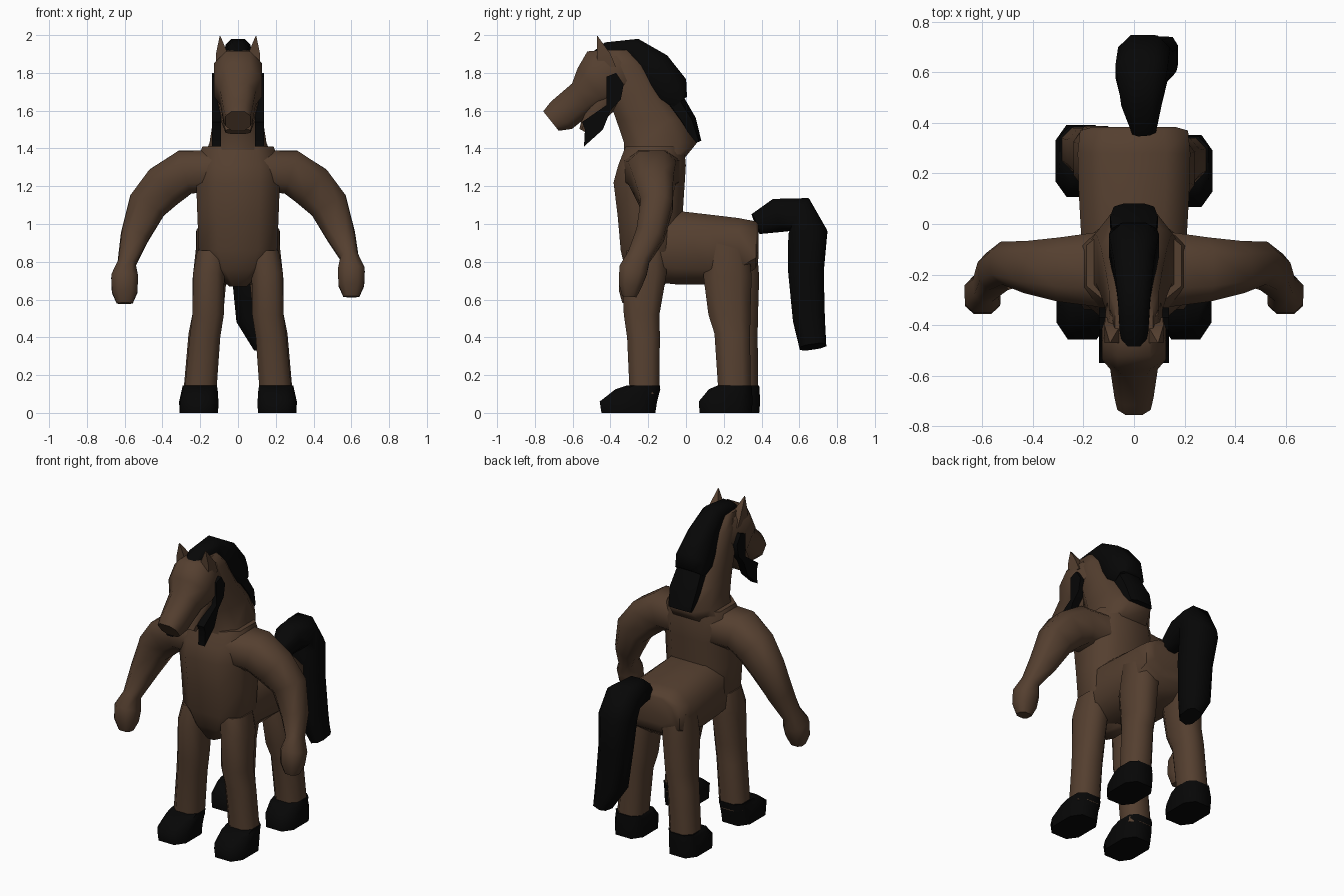
import bpy, bmesh, math
from mathutils import Vector


def material(name, rgb):
    m = bpy.data.materials.new(name)
    m.diffuse_color = (*rgb, 1)
    return m


BROWN = material("brown coat", (0.090, 0.050, 0.029))
BLACK = material("black hair and hoof", (0.002, 0.002, 0.002))
X, Y, Z = Vector((1, 0, 0)), Vector((0, 1, 0)), Vector((0, 0, 1))


def finish(bm, name, mat):
    bmesh.ops.recalc_face_normals(bm, faces=bm.faces)
    me = bpy.data.meshes.new(name)
    bm.to_mesh(me)
    bm.free()
    me.materials.append(mat)
    ob = bpy.data.objects.new(name, me)
    bpy.context.collection.objects.link(ob)
    bpy.ops.object.select_all(action='DESELECT')
    ob.select_set(True)
    bpy.context.view_layer.objects.active = ob
    bpy.ops.object.shade_smooth_by_angle(angle=math.radians(58))
    return ob


def loft(name, rings, mat, ref=X, axis=None, sides=8, square=0.75):
    """rings: (x, y, z, half size along ref, half size across)"""
    bm = bmesh.new()
    pts = [Vector(r[:3]) for r in rings]
    loops = []
    for i, r in enumerate(rings):
        t = axis or (pts[min(i + 1, len(pts) - 1)] - pts[max(i - 1, 0)]).normalized()
        u = (ref - t * ref.dot(t)).normalized()
        v = t.cross(u)
        loop = []
        for k in range(sides):
            a = 2 * math.pi * (k + 0.5) / sides
            c, s = math.cos(a), math.sin(a)
            c = math.copysign(abs(c) ** square, c)
            s = math.copysign(abs(s) ** square, s)
            loop.append(bm.verts.new(pts[i] + u * r[3] * c + v * r[4] * s))
        loops.append(loop)
    for a, b in zip(loops, loops[1:]):
        for k in range(sides):
            n = (k + 1) % sides
            bm.faces.new((a[k], a[n], b[n], b[k]))
    bm.faces.new(loops[0])
    bm.faces.new(loops[-1])
    return finish(bm, name, mat)


def plate(name, profile, x0, x1, mat):
    """y-z outline extruded from x0 to x1"""
    bm = bmesh.new()
    f = bm.faces.new([bm.verts.new((x0, y, z)) for y, z in profile])
    ext = bmesh.ops.extrude_face_region(bm, geom=[f])
    for v in ext["geom"]:
        if isinstance(v, bmesh.types.BMVert):
            v.co.x = x1
    return finish(bm, name, mat)


# upright torso
loft("torso", [(0, -.20, .67, .05, .09), (0, -.20, .76, .15, .13),
               (0, -.19, .86, .22, .165), (0, -.19, 1.04, .228, .182),
               (0, -.195, 1.22, .235, .20), (0, -.18, 1.31, .24, .19),
               (0, -.165, 1.41, .20, .165)],
     BROWN, axis=Z)
# horse barrel and rump
loft("barrel", [(0, -.25, .88, .20, .19), (0, -.05, .875, .22, .205),
                (0, .12, .865, .23, .195), (0, .28, .865, .235, .175),
                (0, .37, .89, .225, .13), (0, .385, .91, .17, .09)],
     BROWN, axis=Y, square=.65)
# neck and head
loft("neck", [(0, -.17, 1.34, .20, .165), (0, -.135, 1.43, .16, .205),
              (0, -.185, 1.55, .14, .195), (0, -.26, 1.68, .12, .165),
              (0, -.33, 1.84, .105, .13), (0, -.37, 1.92, .08, .09)],
     BROWN, axis=Z)
loft("head", [(0, -.32, 1.83, .10, .13), (0, -.42, 1.785, .135, .175),
              (0, -.495, 1.725, .135, .135), (0, -.545, 1.67, .10, .10),
              (0, -.66, 1.575, .082, .097), (0, -.715, 1.545, .07, .07)],
     BROWN, axis=Vector((0, -.78, -.62)))
loft("lower_jaw", [(0, -.40, 1.68, .12, .08), (0, -.50, 1.56, .095, .055),
                   (0, -.54, 1.49, .07, .03)], BROWN)

# mane: crest over the head and a lower lock on the back of the neck
loft("mane", [(0, -.515, 1.865, .04, .025), (0, -.42, 1.92, .06, .045),
              (0, -.28, 1.915, .07, .075), (0, -.18, 1.82, .085, .115),
              (0, -.085, 1.70, .105, .115), (0, -.04, 1.64, .095, .06)], BLACK)
loft("mane_lower_lock", [(0, -.07, 1.66, .09, .06), (0, .01, 1.54, .10, .05),
                         (0, .055, 1.43, .085, .03)], BLACK)
# tail arches back and hangs down, drifting to one side
loft("tail", [(.04, .37, 1.00, .05, .06), (.03, .48, 1.045, .085, .095),
              (.03, .60, 1.05, .11, .105), (.04, .645, .95, .11, .11),
              (.06, .635, .75, .10, .10), (.08, .65, .50, .095, .09),
              (.13, .672, .35, .05, .075)], BLACK)

HAIR = [(-.42, 1.78), (-.37, 1.80), (-.33, 1.74), (-.345, 1.66), (-.40, 1.60),
        (-.44, 1.50), (-.54, 1.41), (-.535, 1.50), (-.55, 1.54), (-.42, 1.63)]

for s, side in ((1, "left"), (-1, "right")):
    # arm with hand, one hand hanging slightly lower
    h = .015 if s > 0 else -.02
    loft(f"arm_{side}", [(s * x, y, z, a, b) for x, y, z, a, b in (
        (.12, -.18, 1.28, .16, .115), (.28, -.18, 1.275, .135, .125),
        (.39, -.17, 1.20, .11, .125), (.48, -.155, 1.10, .09, .11),
        (.545, -.19, .94, .08, .08), (.59, -.25, .81 + h, .065, .05),
        (.60, -.28, .74 + h, .08, .075), (.60, -.295, .66 + h, .065, .072),
        (.60, -.30, .60 + h, .04, .045))], BROWN, ref=Y)
    # front leg and hoof
    loft(f"front_leg_{side}", [(s * x, y, z, a, b) for x, y, z, a, b in (
        (.135, -.21, .86, .085, .11), (.155, -.22, .74, .088, .125),
        (.158, -.235, .52, .088, .10), (.175, -.225, .40, .086, .092),
        (.20, -.22, .10, .09, .083))], BROWN, axis=Z)
    loft(f"front_hoof_{side}", [(s * x, y, z, a, b) for x, y, z, a, b in (
        (.205, -.305, .0, .105, .15), (.205, -.305, .06, .107, .16),
        (.20, -.255, .125, .097, .125), (.20, -.225, .145, .093, .092))],
        BLACK, axis=Z, square=.65)
    # rear leg and hoof, one side standing a little further back
    d = -.015 if s > 0 else .025
    loft(f"rear_leg_{side}", [(s * x, y + d, z, a, b) for x, y, z, a, b in (
        (.13, .235, .90, .095, .12), (.15, .235, .72, .095, .135),
        (.16, .245, .52, .087, .118), (.18, .26, .42, .087, .10),
        (.205, .272, .10, .09, .09))], BROWN, axis=Z)
    loft(f"rear_hoof_{side}", [(s * x, y + d, z, a, b) for x, y, z, a, b in (
        (.21, .225, .0, .105, .145), (.21, .225, .06, .107, .15),
        (.205, .25, .125, .097, .12), (.205, .272, .145, .093, .095))],
        BLACK, axis=Z, square=.65)
    # ear and whisker hair along the cheek
    loft(f"ear_{side}", [(s * .075, -.42, 1.83, .055, .07),
                         (s * .085, -.435, 1.90, .045, .05),
                         (s * .095, -.47, 1.995, .003, .003)],
         BROWN, axis=Z, sides=4, square=1.0)
    plate(f"cheek_hair_{side}", HAIR, s * .09, s * .138, BLACK)
